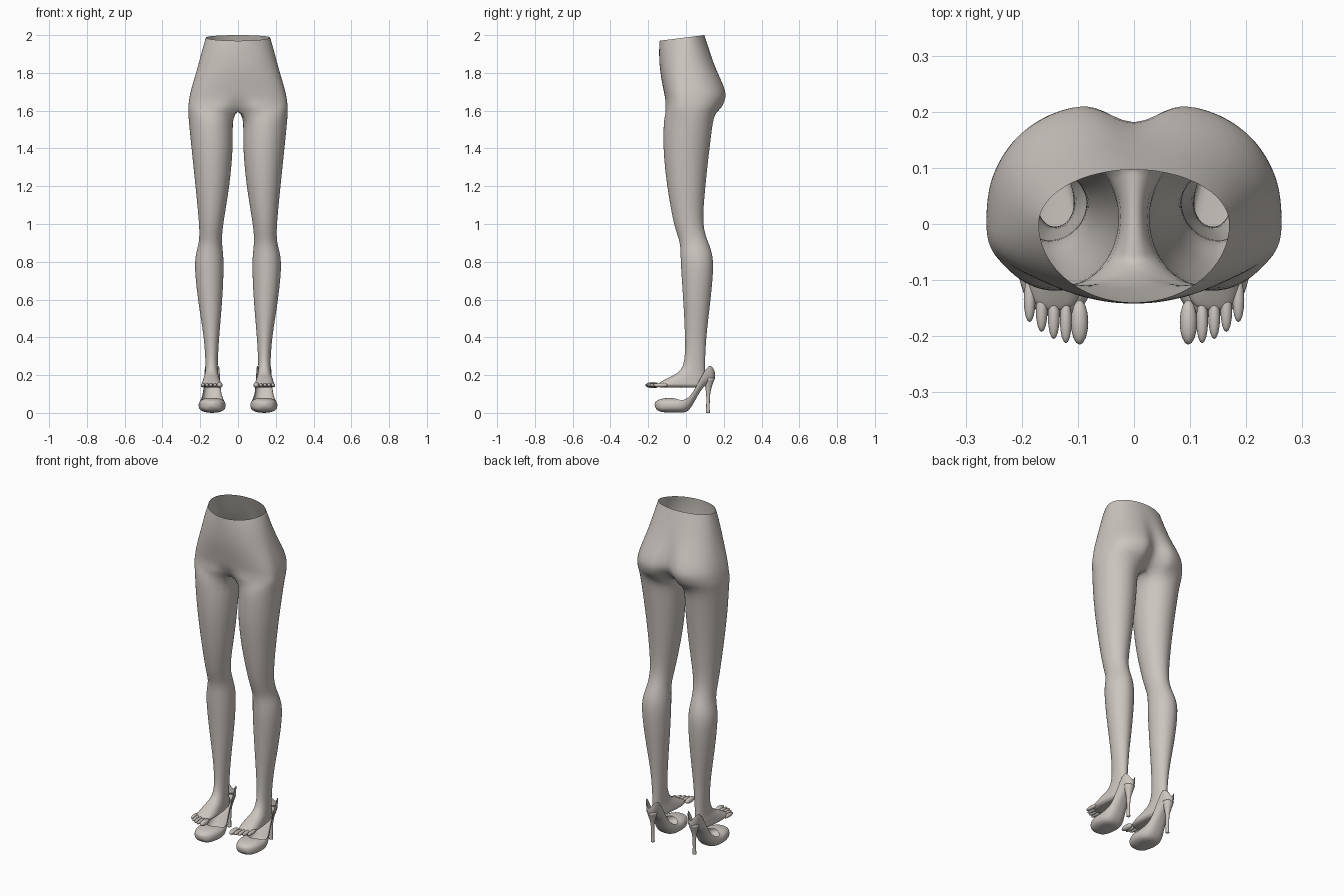
import bpy, bmesh, math
from mathutils import Matrix, Vector

if "Cube" in bpy.data.objects:
    bpy.data.objects.remove(bpy.data.objects["Cube"])

mat = bpy.data.materials.new("warm grey")
mat.diffuse_color = (0.60, 0.56, 0.52, 1)
mat.use_nodes = True
mat.node_tree.nodes["Principled BSDF"].inputs["Base Color"].default_value = mat.diffuse_color


def finish(bm, name, subsurf=1, thickness=0):
    """Turn a right-half bmesh into a mirrored smooth object."""
    bmesh.ops.recalc_face_normals(bm, faces=bm.faces)
    me = bpy.data.meshes.new(name)
    bm.to_mesh(me)
    bm.free()
    me.materials.append(mat)
    for p in me.polygons:
        p.use_smooth = True
    ob = bpy.data.objects.new(name, me)
    bpy.context.collection.objects.link(ob)
    m = ob.modifiers.new("mirror", 'MIRROR')
    m.merge_threshold = 0.0005
    if thickness:
        s = ob.modifiers.new("thickness", 'SOLIDIFY')
        s.thickness = thickness
        s.offset = -1
    if subsurf:
        s = ob.modifiers.new("smooth", 'SUBSURF')
        s.levels = s.render_levels = subsurf


def spline(rows, n=2):
    """Smoothly fill in rows between the given ones (Catmull-Rom)."""
    out = []
    for i in range(len(rows) - 1):
        p = [rows[max(0, min(len(rows) - 1, i + k))] for k in (-1, 0, 1, 2)]
        for s in range(n):
            t = s / n
            out.append([b + t / 2 * (c - a + t * (2 * a - 5 * b + 4 * c - d
                        + t * (3 * (b - c) + d - a))) for a, b, c, d in zip(*p)])
    return out + [list(rows[-1])]


def loft(rings, closed=True, cap_start=False, cap_end=False):
    bm = bmesh.new()
    rows = [[bm.verts.new(p) for p in r] for r in rings]
    n = len(rows[0])
    for a, b in zip(rows, rows[1:]):
        for i in range(n if closed else n - 1):
            j = (i + 1) % n
            bm.faces.new((a[i], a[j], b[j], b[i]))
    if cap_start:
        bm.faces.new(rows[0])
    if cap_end:
        bm.faces.new(rows[-1])
    return bm


def spow(v, e):
    return math.copysign(abs(v) ** e, v)


def clamp(v):
    return max(0, min(1, v))


# Hips and legs: half-rings above the crotch, full rings below
N_OUT, N_IN = 32, 14
# z, half width, front y, back y, squareness, back crease, front crease
hips = [(2, .17, -.14, .097, 1, 0, 0), (1.85, .208, -.142, .152, .9, .006, 0),
        (1.72, .246, -.121, .213, .8, .036, 0), (1.66, .259, -.112, .217, .78, .055, .006),
        (1.61, .264, -.115, .192, .75, .08, .04)]
# z, inner x, outer x, front y, back y
legs = [(1.56, .029, .262, -.117, .145), (1.4, .028, .246, -.12, .125),
        (1.2, .046, .225, -.1, .103), (1, .078, .206, -.064, .09),
        (.9, .085, .207, -.032, .119), (.8, .075, .23, -.028, .146),
        (.6, .083, .212, -.015, .13), (.4, .1, .181, -.005, .107),
        (.24, .107, .172, -.014, .1)]
feet = [(.19, .094, .187, -.088, .103), (.163, .082, .198, -.136, .105),
        (.146, .08, .2, -.158, .104), (.133, .1, .18, -.13, .085)]


def hip_ring(z, w, yf, yb, e, cb, cf):
    pts = []
    for i in range(N_OUT + 1):
        u = math.pi * i / N_OUT
        x = w * max(math.sin(u), 0) ** e if 0 < i < N_OUT else 0
        c = spow(math.cos(u), e)
        k = math.exp(-(x / .05) ** 2)
        y = yf * c + cf * k if c > 0 else -yb * c - cb * k
        tilt = .03 * (.097 - y) / .237 if z == 2 else 0   # sloping waist cut
        pts.append(Vector((x, y, z - tilt)))
    return pts + [pts[-1].lerp(pts[0], i / (N_IN + 1)) for i in range(1, N_IN + 1)]


def leg_ring(z, x0, x1, yf, yb):
    a = math.radians(58) * clamp((z - 1) / .56)    # keeps the thigh seam on the inside
    taper = .45 * clamp((.25 - z) / .085)          # narrows the foot towards its heel
    cx, rx, cy, ry = (x0 + x1) / 2, (x1 - x0) / 2, (yf + yb) / 2, (yb - yf) / 2
    us = [-a + (math.pi + 2 * a) * i / N_OUT for i in range(N_OUT + 1)]
    us += [math.pi + a + (math.pi - 2 * a) * i / (N_IN + 1) for i in range(1, N_IN + 1)]
    e = 1 - .6 * taper
    pts = []
    for u in us:
        s, c = spow(math.sin(u), e), spow(math.cos(u), e)
        pts.append(Vector((cx + rx * s * (1 - taper * (1 - c) / 2), cy - ry * c, z)))
    return pts


bm = loft([hip_ring(*h) for h in spline(hips)] + [leg_ring(*r) for r in spline(legs + feet)],
          cap_end=True)
inside = [f for f in bm.faces if all(v.co.x < 1e-6 for v in f.verts)]
bmesh.ops.delete(bm, geom=inside, context='FACES')
finish(bm, "hips_and_legs")

# Toes: a large one, then four small ones stepping back along an arc
bm = bmesh.new()
for i in range(5):
    x = .097 + .0215 * i + (.003 if i else 0)
    tip = -.215 + .0025 * i * i
    r = .0105 if i else .0155
    m = Matrix.Translation((x, tip + .04, .147)) @ Matrix.Diagonal((r, .04, r * .9 + .002, 1))
    bmesh.ops.create_uvsphere(bm, u_segments=16, v_segments=10, radius=1, matrix=m)
finish(bm, "toes", 0)

# Shoe upper and sole: y, half width, bottom z, rim z, opening angle
SHOE_X = .137
shoe = [(-.166, .012, .035, .055, 0), (-.15, .043, .012, .068, 0), (-.12, .062, .003, .077, 0),
        (-.075, .072, .001, .08, 0), (-.045, .071, .001, .074, 38), (-.02, .067, .001, .068, 65),
        (.01, .058, .01, .08, 82), (.04, .048, .05, .115, 90), (.08, .042, .122, .19, 90),
        (.12, .038, .16, .25, 90), (.143, .026, .167, .24, 90), (.155, .003, .185, .212, 90)]


def shoe_section(y, hw, zb, zt, start, n=24):
    t0 = math.radians(max(0, min(90, start)))
    zb = max(zb, .001)
    h = 2 * (zt - zb) / (1 + max(math.cos(t0), 0) ** .8)
    ts = [t0 + 2 * (math.pi - t0) * i / n for i in range(n + 1)]
    return [(SHOE_X + hw * spow(math.sin(t), .75), y,
             zb + h * (1 + spow(math.cos(t), .8)) / 2) for t in ts]


bm = loft([shoe_section(*s) for s in spline(shoe)], closed=False, cap_start=True, cap_end=True)
bmesh.ops.remove_doubles(bm, verts=bm.verts, dist=1e-5)
finish(bm, "shoe", 1, .003)

# Stiletto heel: z, centre y, radius
heel = [(0, .116, .011), (.02, .116, .0095), (.08, .117, .0095), (.12, .118, .0135),
        (.15, .12, .021), (.185, .121, .032)]
rings = [[(SHOE_X + r * math.cos(k * math.pi / 8), y + r * math.sin(k * math.pi / 8), z)
          for k in range(16)] for z, y, r in spline(heel)]
finish(loft(rings, cap_start=True, cap_end=True), "stiletto_heel", 0)
